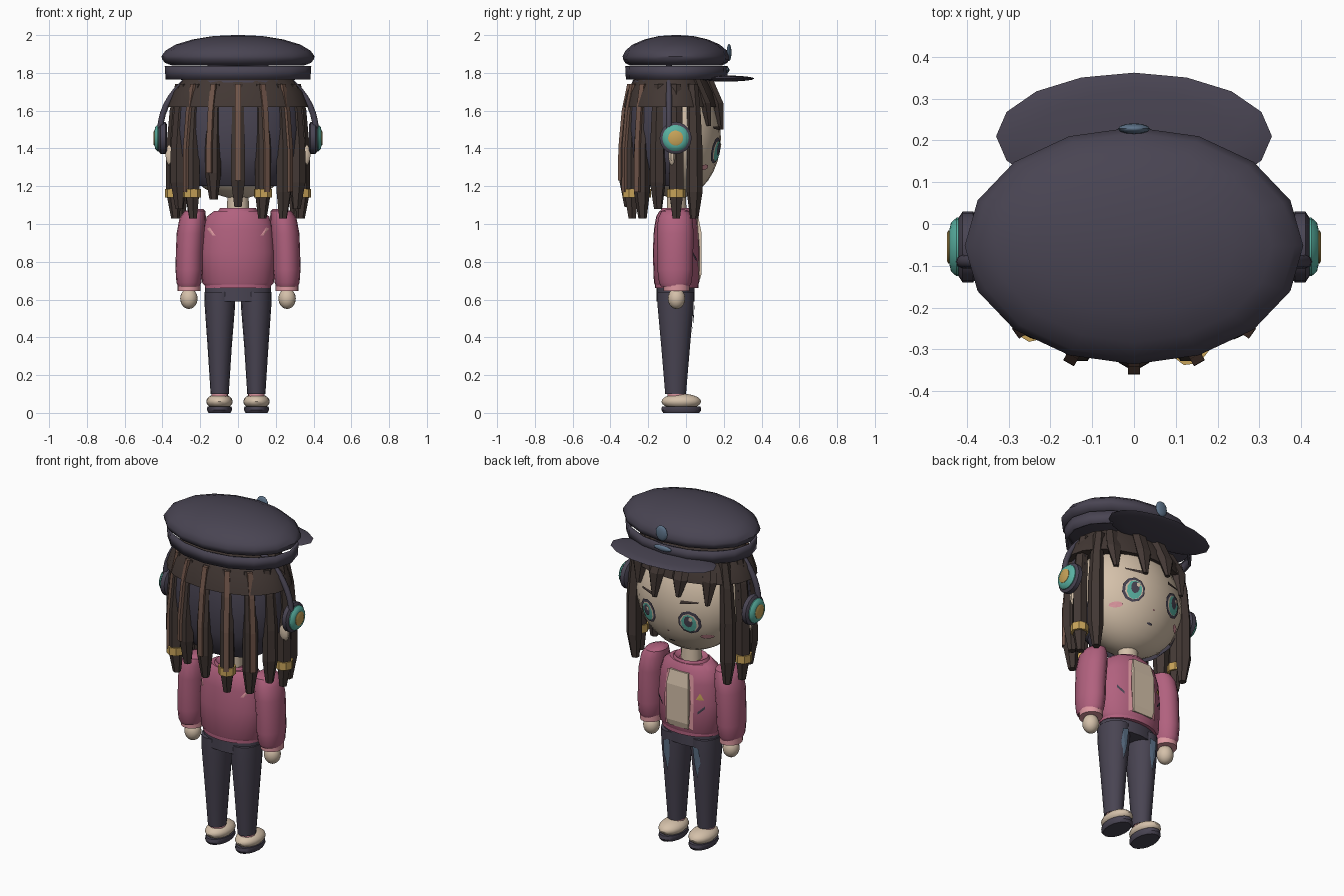
import bpy, bmesh
from math import sin, cos, pi, radians, sqrt, atan2

cube = bpy.data.objects.get("Cube")
if cube:
    bpy.data.objects.remove(cube)


def material(name, rgb):
    m = bpy.data.materials.new(name)
    m.use_nodes = True
    m.diffuse_color = (*rgb, 1)
    m.node_tree.nodes["Principled BSDF"].inputs["Base Color"].default_value = (*rgb, 1)
    return m


navy = material("dark navy", (.066, .058, .085))
brown = material("dark brown", (.055, .039, .034))
light_brown = material("light brown", (.17, .095, .07))
skin = material("warm cream", (.66, .53, .40))
pink = material("rose pink", (.44, .12, .21))
light_pink = material("light pink", (.72, .31, .35))
teal = material("teal", (.1, .44, .36))
gold = material("gold", (.58, .37, .1))
denim = material("dusty blue", (.11, .17, .25))


def finish(name, bm, mat, smooth=40, loc=(0, 0, 0), rot=(0, 0, 0), recalc=True):
    if recalc:
        bmesh.ops.recalc_face_normals(bm, faces=bm.faces)
    me = bpy.data.meshes.new(name)
    bm.to_mesh(me)
    bm.free()
    me.materials.append(mat)
    for p in me.polygons:
        p.use_smooth = smooth > 0
    if smooth:
        me.set_sharp_from_angle(angle=radians(smooth))
    ob = bpy.data.objects.new(name, me)
    ob.location, ob.rotation_euler = loc, rot
    bpy.context.collection.objects.link(ob)
    return ob


def loft(name, rings, mat, sides=16, phase=0, caps=True, keep=None, **kw):
    """Skin elliptical rings given as (x, y, z, rx, ry)."""
    bm = bmesh.new()
    loops = [[bm.verts.new((x + rx * cos(phase + 2 * pi * i / sides),
                            y + ry * sin(phase + 2 * pi * i / sides), z))
              for i in range(sides)] for x, y, z, rx, ry in rings]
    for a, b in zip(loops, loops[1:]):
        for i in range(sides):
            j = (i + 1) % sides
            bm.faces.new((a[i], a[j], b[j], b[i]))
    if caps:
        bm.faces.new(loops[0])
        bm.faces.new(loops[-1])
    if keep:
        cut = [f for f in bm.faces if not keep(f.calc_center_median())]
        bmesh.ops.delete(bm, geom=cut, context="FACES")
    return finish(name, bm, mat, **kw)


def ball(name, loc, size, mat, u=16, v=10):
    bm = bmesh.new()
    bmesh.ops.create_uvsphere(bm, u_segments=u, v_segments=v, radius=1)
    bmesh.ops.scale(bm, vec=size, verts=bm.verts)
    return finish(name, bm, mat, loc=loc)


def decal(name, outline, surface, mat, lift=.006, side=1):
    """Thin fan of faces laid over a surface y = f(x, z)."""
    bm = bmesh.new()
    put = lambda x, z: bm.verts.new((x, surface(x, z) + side * lift, z))
    n = len(outline)
    mid = put(sum(p[0] for p in outline) / n, sum(p[1] for p in outline) / n)
    rim = [put(*p) for p in outline]
    for i in range(n):
        f = bm.faces.new((mid, rim[i], rim[(i + 1) % n]))
        f.normal_update()
        if f.normal.y * side < 0:
            f.normal_flip()
    return finish(name, bm, mat, smooth=0, recalc=False)


def oval(x, z, rx, rz, n=10):
    return [(x + rx * cos(2 * pi * (i + .5) / n), z + rz * sin(2 * pi * (i + .5) / n)) for i in range(n)]


Y = -.05  # body axis

# Hat
crown = [(0, 1.84), (.35, 1.84), (.385, 1.852), (.402, 1.872), (.405, 1.888), (.385, 1.917),
         (.33, 1.95), (.24, 1.977), (.13, 1.995), (.02, 2.0)]
loft("hat_crown", [(0, Y - .002, z, max(r, .01), max(r, .01) * .7) for r, z in crown], navy)
band = loft("hat_band", [(0, Y, 1.765, .383, .268), (0, Y, 1.835, .388, .272)], navy, caps=False)
band.modifiers.new("thickness", "SOLIDIFY").thickness = .014
ball("hat_visor", (0, .21, 1.77), (.33, .152, .016), navy, 16, 8)
ball("hat_badge", (0, .228, 1.908), (.038, .013, .045), denim, 12, 8)
ball("hat_band_badge", (0, .218, 1.815), (.06, .012, .016), denim, 10, 6)

# Head and face
HR, HY, HZ = (.32, .235, .32), Y, 1.455
ball("head", (0, HY, HZ), HR, skin, 24, 16)


def face(x, z):
    return HY + HR[1] * sqrt(max(0, 1 - (x / HR[0]) ** 2 - ((z - HZ) / HR[2]) ** 2))


for s, tag in ((1, "left"), (-1, "right")):
    x, z = s * .135, 1.39
    decal(tag + "_eye_outline", oval(x, z, .062, .07), face, navy, .006)
    decal(tag + "_eye_white", oval(x, z - .002, .049, .056), face, skin, .009)
    decal(tag + "_iris", oval(x, z - .004, .041, .054), face, teal, .012)
    decal(tag + "_pupil", oval(x, z + .008, .023, .034), face, navy, .015)
    decal(tag + "_eye_glint", oval(x - .014, z + .024, .011, .013, 6), face, skin, .018)
    decal(tag + "_brow", [(x - s * .05, 1.495), (x + s * .045, 1.505), (x + s * .05, 1.515),
                          (x - s * .045, 1.515)], face, brown)
    decal(tag + "_blush", oval(s * .205, 1.3, .03, .015), face, light_pink)
    ball(tag + "_ear", (s * .355, -.072, 1.365), (.03, .022, .06), skin, 10, 8)
decal("nose", oval(0, 1.31, .007, .005, 6), face, light_pink)
decal("mouth", oval(0, 1.24, .02, .006, 6), face, navy)

# Hair shell, cap and locks
shell = [(1.76, .29), (1.62, .335), (1.5, .345), (1.36, .33), (1.27, .29), (1.2, .22)]
loft("back_hair", [(0, -.08, z, r, r * .7) for z, r in shell], navy, sides=24, caps=False,
     keep=lambda c: c.y < -.02)
loft("hair_cap", [(0, -.08, 1.62, .375, .25), (0, -.08, 1.7, .345, .232), (0, -.08, 1.78, .28, .19)],
     brown, sides=20)

ends = [1.03, 1.03, 1.08, 1.03, 1.13, 1.09, 1.03, 1.03, 1.08, 1.03, 1.03]
for i, end in enumerate(ends):
    a = radians(23 * (i - 5))
    loc = (.338 * sin(a), -.06 - .25 * cos(a), 0)
    rot = (0, 0, atan2(-.25 * cos(a), .338 * sin(a)))
    lock = [(-.035, 1.74, .03), (-.012, 1.6, .036), (0, 1.4, .042), (0, end + .14, .043), (-.006, end, .022)]
    loft(f"lock_{i}", [(x, 0, z, r, r) for x, z, r in lock], brown, sides=6, loc=loc, rot=rot, smooth=0)
    if 3 <= i <= 7:
        loft(f"lock_highlight_{i}", [(x + r - .002, 0, z, .012, .021) for x, z, r in lock[:4]],
             light_brown, sides=4, phase=pi / 4, loc=loc, rot=rot, smooth=0)
    if i in (1, 3, 6, 9):
        loft(f"lock_ring_{i}", [(0, 0, z, .049, .049) for z in (1.14, 1.185)], gold, sides=8,
             loc=loc, rot=rot, smooth=0)

for i, (x, end) in enumerate([(-.225, 1.5), (-.08, 1.54), (.075, 1.5), (.225, 1.52)]):
    y = face(x, 1.56)
    loft(f"fringe_{i}", [(x * .85, y - .05, 1.77, .045, .03), (x, y + .005, 1.64, .05, .032),
                         (x, y + .022, end, .015, .014)], brown, sides=6, smooth=0)

# Headphones
curve = bpy.data.curves.new("headphone_band", "CURVE")
curve.dimensions = "3D"
curve.bevel_depth, curve.bevel_resolution = .016, 2
arc = curve.splines.new("POLY")
arc.points.add(24)
for i, p in enumerate(arc.points):
    p.co = (.412 * cos(pi * i / 24), -.09, 1.49 + .36 * sin(pi * i / 24), 1)
curve.materials.append(navy)
bpy.context.collection.objects.link(bpy.data.objects.new("headphone_band", curve))
for s, tag in ((1, "left"), (-1, "right")):
    def disc(name, steps, mat):
        loft(f"{tag}_{name}", [(0, 0, d, r, r) for d, r in steps], mat, sides=20,
             loc=(0, -.055, 1.455), rot=(0, s * pi / 2, 0))
    disc("ear_cushion", [(.375, .07), (.385, .085), (.41, .085), (.42, .07)], navy)
    disc("ear_cup", [(.405, .07), (.425, .07), (.438, .058), (.442, .04)], teal)
    disc("ear_cup_centre", [(.43, .04), (.444, .04), (.447, .034)], gold)

# Jacket, neck and shirt
loft("neck", [(0, Y, 1.03, .06, .055), (0, Y, 1.18, .055, .05)], skin, sides=14)
torso = [(.665, .168, .108), (.69, .19, .12), (.85, .197, .126), (.97, .187, .12), (1.04, .165, .108),
         (1.07, .125, .09)]
loft("jacket", [(0, Y, z, a, b) for z, a, b in torso], pink, sides=24)
loft("jacket_hem", [(0, Y, z, .176, .115) for z in (.66, .685)], pink, sides=24)
loft("collar", [(0, Y, 1.05, .115, .095), (0, Y, 1.085, .095, .08), (0, Y, 1.07, .065, .06)], pink,
     sides=18, caps=False)


def chest(x, z):
    for (z0, a0, b0), (z1, a1, b1) in zip(torso, torso[1:]):
        if z <= z1:
            break
    t = (z - z0) / (z1 - z0)
    a, b = a0 + t * (a1 - a0), b0 + t * (b1 - b0)
    return Y + b * sqrt(max(0, 1 - (x / a) ** 2))


def spine(x, z):
    return 2 * Y - chest(x, z)


loft("shirt_front", [(0, .035, z, w, d) for z, w, d in ((.705, .09, .055), (.74, .1, .068), (.95, .1, .068),
     (1.03, .085, .045))], skin, sides=4, phase=pi / 4, smooth=0)
for s in (1, -1):
    decal("jacket_edge", [(s * .065, .71), (s * .09, .70), (s * .095, .86), (s * .085, 1.02), (s * .06, 1.03)],
          chest, light_pink, .007)
    decal("pocket_slit", [(s * .115, .80), (s * .15, .835), (s * .15, .85), (s * .115, .815)], chest, navy)
    decal("back_slash", [(s * .12, .94), (s * .135, .938), (s * .165, .975), (s * .15, .982)],
          spine, light_pink, side=-1)
decal("chest_emblem", [(-.105, .885), (-.145, .885), (-.125, .925)], chest, gold)

# Arms, hands, legs and shoes
for s, tag in ((1, "left"), (-1, "right")):
    arm = [(.215, 1.08, .03), (.228, 1.068, .056), (.24, 1.03, .07), (.25, .95, .075), (.256, .85, .073),
           (.258, .76, .073), (.26, .69, .066), (.26, .67, .058)]
    loft(tag + "_sleeve", [(s * x, Y - .007, z, r, r * 1.3) for x, z, r in arm], pink)
    loft(tag + "_cuff", [(s * .26, Y, z, .061, .068) for z in (.645, .685)], light_pink)
    ball(tag + "_hand", (s * .26, Y, .605), (.046, .046, .055), skin)

    leg = [(.096, .64, .082, .097), (.096, .56, .08, .095), (.097, .35, .064, .076), (.097, .1, .048, .055)]
    loft(tag + "_trouser_leg", [(s * x, Y - .005, z, a, b) for x, z, a, b in leg], navy)

    def thigh(x, z):
        t = (z - .35) / .21
        a, b = .064 + .016 * t, .076 + .019 * t
        return Y - .005 + b * sqrt(max(0, 1 - ((x - s * .097) / a) ** 2))
    decal(tag + "_denim_patch", [(s * .075, .6), (s * .115, .59), (s * .12, .5), (s * .108, .47),
                                 (s * .1, .41), (s * .088, .46), (s * .08, .5)], thigh, denim)
    loft(tag + "_sock", [(s * .097, Y, z, .044, .048) for z in (.07, .115)], light_pink)
    ball(tag + "_shoe", (s * .098, -.025, .06), (.07, .105, .042), skin)
    loft(tag + "_sole", [(s * .098, -.025, 0, .058, .095), (s * .098, -.025, .015, .067, .106),
                         (s * .098, -.025, .035, .064, .102)], navy)
loft("waistband", [(0, Y - .005, z, .174, .1) for z in (.59, .67)], navy, sides=20)
